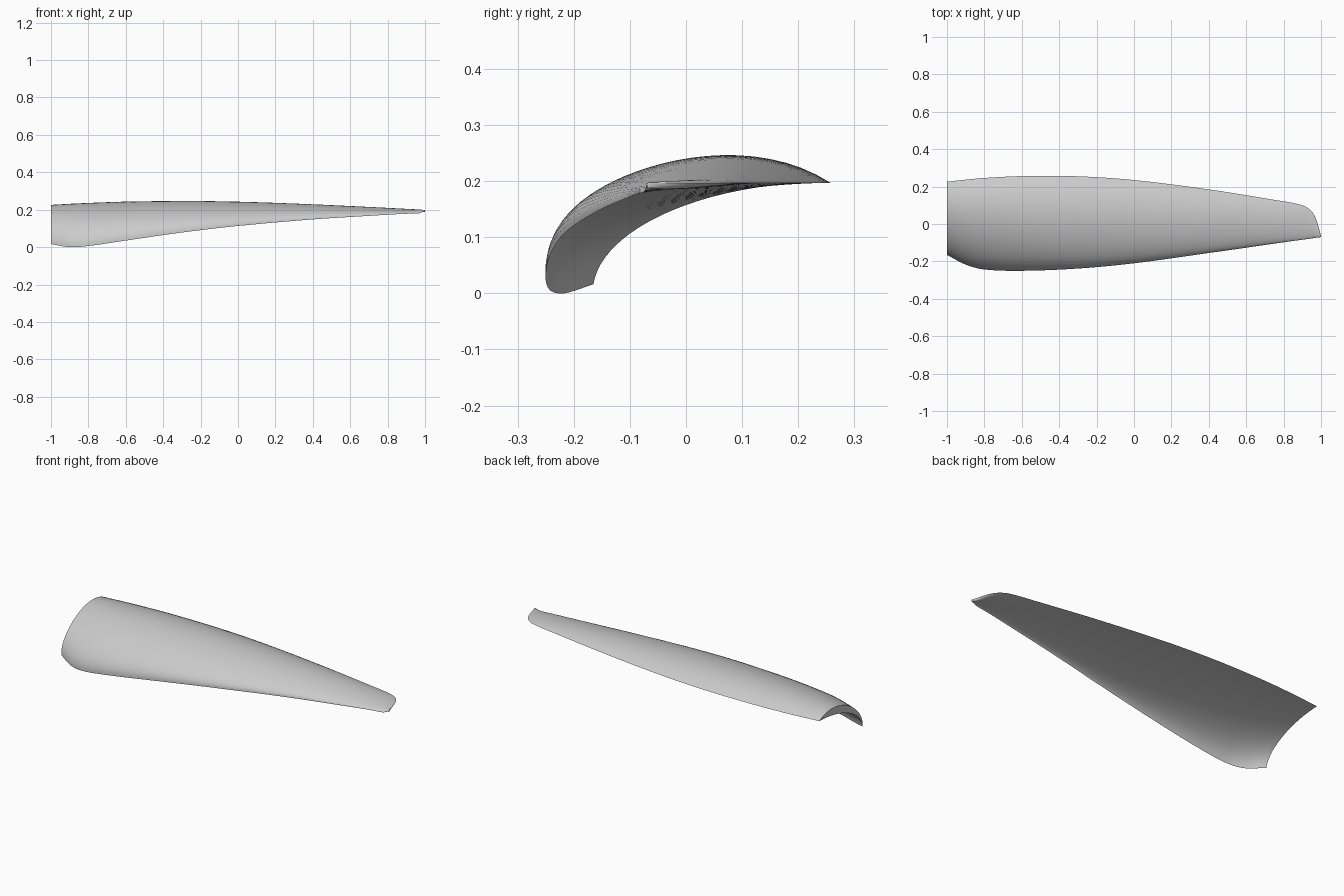
import bpy
import bmesh
import math
from mathutils import Vector

cube = bpy.data.objects.get("Cube")
if cube:
    bpy.data.objects.remove(cube, do_unlink=True)

TRAIL_Z = 0.197   # height of the trailing edge
STEPS = 5         # slices between stations
SIDE = 24         # segments along each skin of a section

# Stations: x, front edge y, trailing edge y, front edge z, crown z
stations = [
    (-1.0, -0.165, 0.226, 0.016, 0.225),
    (-0.9, -0.217, 0.237, 0.0, 0.231),
    (-0.8, -0.243, 0.246, 0.006, 0.236),
    (-0.6, -0.25, 0.256, 0.035, 0.243),
    (-0.3, -0.238, 0.255, 0.078, 0.246),
    (0.0, -0.21, 0.235, 0.113, 0.242),
    (0.4, -0.155, 0.185, 0.148, 0.228),
    (0.75, -0.105, 0.129, 0.17, 0.212),
    (0.87, -0.088, 0.108, 0.177, 0.206),
    (0.93, -0.08, 0.085, 0.179, 0.203),
    (0.97, -0.074, 0.035, 0.181, 0.201),
    (1.0, -0.07, -0.064, 0.193, 0.198),
]
pts = [Vector(s) for s in stations]


def tangent(i):
    a, b = pts[max(i - 1, 0)], pts[min(i + 1, len(pts) - 1)]
    return (b - a) / (b[0] - a[0])


def smooth_stations():
    """Hermite interpolation through the stations."""
    for i in range(len(pts) - 1):
        a, b = pts[i], pts[i + 1]
        h = b[0] - a[0]
        for k in range(STEPS):
            t = k / STEPS
            p = (a * (1 + 2 * t) * (1 - t) ** 2 + b * t * t * (3 - 2 * t)
                 + tangent(i) * h * t * (1 - t) ** 2
                 + tangent(i + 1) * h * t * t * (t - 1))
            p[0] = a[0] + h * t
            yield p
    yield pts[-1]


def bezier(p, s):
    r = 1 - s
    return tuple(r ** 3 * a + 3 * r * r * s * b + 3 * r * s * s * c + s ** 3 * d
                 for a, b, c, d in zip(*p))


def section(x, front, trail, low, crown):
    """Closed cambered section: crowned outer skin and hollowed inner skin."""
    lift = low + 0.58 * (crown - low)
    peak = (crown - 0.0156 * low - 0.1406 * lift - 0.4219 * TRAIL_Z) / 0.4219
    sag = 0.004 + 0.016 * max(0, (x - 0.6) / 0.4)
    outer = [(0, low), (-0.03, lift), (0.6, peak), (1, TRAIL_Z)]
    inner = [(0, low), (0.04, low + 0.55 * (TRAIL_Z - low)),
             (0.5, TRAIL_Z - sag), (1, TRAIL_Z)]
    ring = [bezier(outer, k / SIDE) for k in range(SIDE + 1)]
    ring += [bezier(inner, k / SIDE) for k in range(SIDE - 1, 0, -1)]
    return [(x, front + (trail - front) * t, z) for t, z in ring]


# Blade body lofted from root to tip
bm = bmesh.new()
rings = [[bm.verts.new(co) for co in section(*p)] for p in smooth_stations()]
for a, b in zip(rings, rings[1:]):
    for k in range(len(a)):
        n = (k + 1) % len(a)
        bm.faces.new((a[k], a[n], b[n], b[k]))

# Root and tip closures, bridged between the two skins
for ring in (rings[0], rings[-1]):
    for k in range(SIDE):
        quad = [ring[k], ring[k + 1], ring[-k - 1], ring[-k]]
        bm.faces.new(list(dict.fromkeys(quad)))
bmesh.ops.recalc_face_normals(bm, faces=bm.faces)

mesh = bpy.data.meshes.new("blade")
bm.to_mesh(mesh)
bm.free()
blade = bpy.data.objects.new("blade", mesh)
bpy.context.collection.objects.link(blade)

# Plain grey finish
grey = bpy.data.materials.new("light_grey")
grey.use_nodes = True
colour = (0.6, 0.6, 0.6, 1)
grey.diffuse_color = colour
grey.node_tree.nodes["Principled BSDF"].inputs["Base Color"].default_value = colour
mesh.materials.append(grey)

bpy.context.view_layer.objects.active = blade
blade.select_set(True)
bpy.ops.object.shade_smooth_by_angle(angle=math.radians(40))
